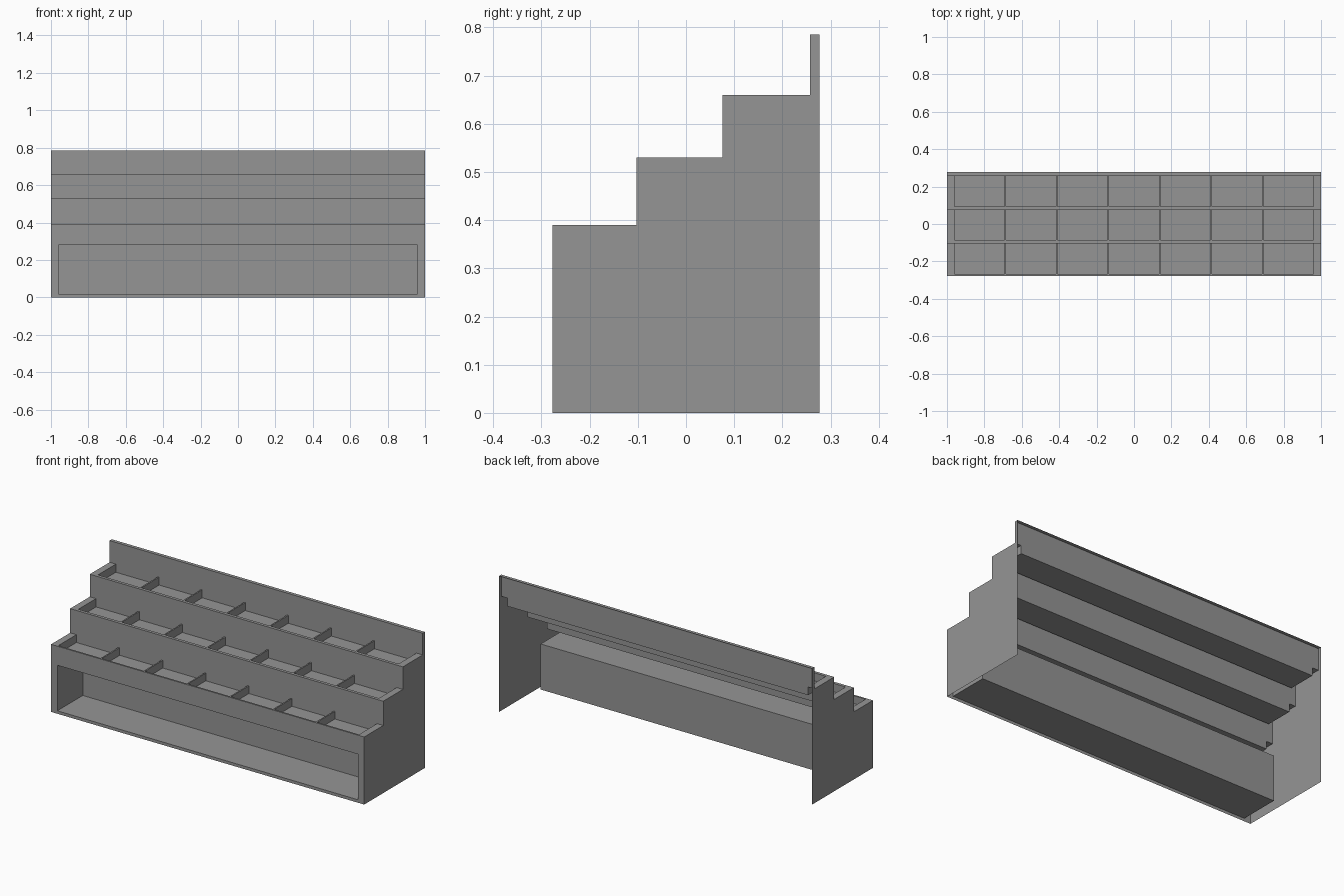
import bpy, bmesh
from mathutils import Vector

if "Cube" in bpy.data.objects:
    bpy.data.objects.remove(bpy.data.objects["Cube"], do_unlink=True)

grey = bpy.data.materials.new("mid_grey")
grey.use_nodes = True
COLOR = (0.3, 0.3, 0.3, 1)
grey.diffuse_color = COLOR
grey.node_tree.nodes["Principled BSDF"].inputs["Base Color"].default_value = COLOR

FRONT, BACK = -0.277, 0.277
PANEL_Y = 0.257            # sheet behind the top tray
INNER = 0.96               # half width of trays and shelf
SIDES = {"left": (1, 0, 0), "right": (-1, 0, 0), "back": (0, 1, 0),
         "front": (0, -1, 0), "top": (0, 0, 1), "bottom": (0, 0, -1)}
# front y, next riser y, rim height, floor height, rim thickness
TIERS = [(FRONT, -0.103, 0.39, 0.345, 0.01),
         (-0.103, 0.076, 0.53, 0.482, 0.018),
         (0.076, PANEL_Y, 0.66, 0.613, 0.018)]


def finish(name, bm):
    mesh = bpy.data.meshes.new(name)
    bm.to_mesh(mesh)
    bm.free()
    mesh.materials.append(grey)
    obj = bpy.data.objects.new(name, mesh)
    bpy.context.collection.objects.link(obj)
    return obj


def sheet_box(name, lo, hi, keep=tuple(SIDES), inward=False):
    """Box between two corners that keeps only the named sides."""
    bm = bmesh.new()
    bmesh.ops.create_cube(bm, size=1)
    bm.normal_update()
    wanted = [Vector(SIDES[k]) for k in keep]
    drop = [f for f in bm.faces if not any(f.normal.dot(w) > 0.9 for w in wanted)]
    bmesh.ops.delete(bm, geom=drop, context="FACES")
    lo, hi = Vector(lo), Vector(hi)
    for v in bm.verts:
        v.co = Vector(lo[i] + (v.co[i] + 0.5) * (hi[i] - lo[i]) for i in range(3))
    if inward:
        bmesh.ops.reverse_faces(bm, faces=bm.faces[:])
    return finish(name, bm)


def frame(name, outer, inner):
    """Flat ring of four faces between two rectangles of matching corners."""
    bm = bmesh.new()
    a = [bm.verts.new(p) for p in outer]
    b = [bm.verts.new(p) for p in inner]
    for i in range(4):
        j = (i + 1) % 4
        bm.faces.new((a[i], a[j], b[j], b[i]))
    return finish(name, bm)


def upright(x, z0, z1):
    return [(-x, FRONT, z0), (x, FRONT, z0), (x, FRONT, z1), (-x, FRONT, z1)]


# Front face with the long shelf opening, and the shelf recess behind it
SHELF_LOW, SHELF_HIGH, SHELF_BACK = 0.017, 0.28, -0.045
frame("front_face", upright(1, 0, TIERS[0][2]), upright(INNER, SHELF_LOW, SHELF_HIGH))
sheet_box("shelf_recess", (-INNER, FRONT, SHELF_LOW), (INNER, SHELF_BACK, SHELF_HIGH),
          ("left", "right", "back", "top", "bottom"), inward=True)

# Stepped side skins
outline = [(BACK, 0), (BACK, 0.785), (PANEL_Y, 0.785)]
for y0, y1, rim, floor, lip in reversed(TIERS):
    outline += [(y1, rim), (y0, rim)]
outline.append((FRONT, 0))
for name, x in (("left_side", 1), ("right_side", -1)):
    bm = bmesh.new()
    points = outline if x > 0 else outline[::-1]
    bm.faces.new([bm.verts.new((x, y, z)) for y, z in points])
    finish(name, bm)

# Trays: sunken floor and walls, rim on three sides, riser behind, thin dividers
for n, (y0, y1, rim, floor, lip) in enumerate(TIERS, 1):
    sheet_box(f"tray_{n}", (-INNER, y0 + lip, floor), (INNER, y1, rim),
              ("left", "right", "front", "back", "bottom"), inward=True)
    sheet_box(f"tray_{n}_front_rim", (-1, y0, floor), (1, y0 + lip, rim), ("top",))
    for side, x in (("left", INNER), ("right", -1)):
        sheet_box(f"tray_{n}_{side}_rim", (x, y0 + lip, floor),
                  (x + 1 - INNER, y1, rim), ("top",))
    riser_top = TIERS[n][2] if n < len(TIERS) else 0.785
    sheet_box(f"riser_{n}", (-1, y1, rim), (1, y1 + 0.01, riser_top), ("front",))
    for k in range(6):
        x = (k - 2.5) * 0.275
        sheet_box(f"tray_{n}_divider_{k + 1}", (x - 0.004, y0 + lip, floor),
                  (x + 0.004, y1, rim - 0.001))

# Cap along the top of the back panel
sheet_box("back_panel_cap", (-1, PANEL_Y, 0.7), (1, BACK, 0.785), ("top",))
